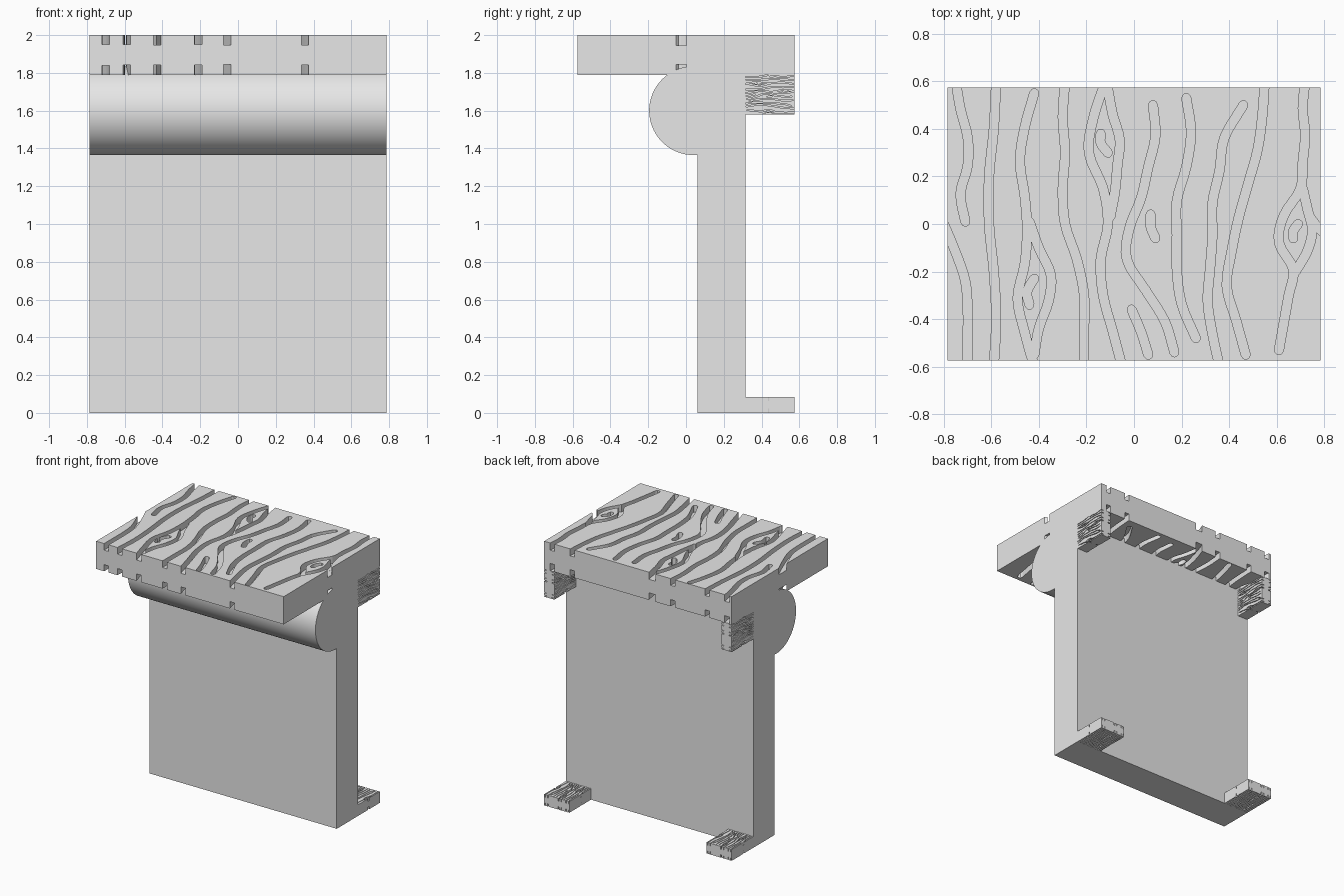
import bpy
import bmesh
import math
from mathutils import Matrix, Vector

default_cube = bpy.data.objects.get("Cube")
if default_cube:
    bpy.data.objects.remove(default_cube, do_unlink=True)

# Single plain grey material
grey = bpy.data.materials.new("plain grey")
grey.use_nodes = True
grey.diffuse_color = (0.8, 0.8, 0.8, 1)
for node in grey.node_tree.nodes:
    if node.type == 'BSDF_PRINCIPLED':
        node.inputs["Base Color"].default_value = grey.diffuse_color

# Overall sizes
HALF_X, HALF_Y, THICK = 0.785, 0.575, 0.21
TOP = 2.0
UNDER = TOP - THICK
GROOVE_DEPTH, GROOVE_HALF = 0.05, 0.019

# Grooves in hundredths: first y, last y, then x at even steps between
LONG_GRAIN = [
    (60, 1, -75, -73, -70, -70, -73, -71),
    (0, -60, -80, -75, -71, -70, -70, -70),
    (60, -60, -58, -59, -61, -61, -59, -58, -59),
    (60, -60, -29, -30, -29, -30, -29, -24, -21, -21, -21),
    (50, -54, 8, 9, 6, 3, -2, -3, 5, 13, 17),
    (-36, -55, -1, 3, 6),
    (53, -48, 22, 24, 22, 18, 18, 18, 20, 26),
    (50, -60, 46, 38, 36, 33, 33, 32, 31, 33, 36),
    (60, -55, 55, 54, 52, 48, 44, 41, 39, 43, 47),
]
KNOT_GRAIN = [
    (55, -60, -42, -46, -48, -46, -45, -46, -49, -46, -42),
    (1, -55, -44, -40, -35, -36, -40, -42),
    (-23, -34, -42, -45, -44),
    (60, -60, -12, -17, -19, -13, -11, -14, -13, -9, -5),
    (57, 3, -11, -9, -6, -7, -8, -10),
    (38, 30, -14, -14, -11),
    (4, -6, 7, 7, 9),
    (60, -53, 72, 71, 72, 71, 70, 63, 61, 67, 65, 63, 61),
    (15, -20, 71, 73, 75, 73, 68),
    (3, -5, 74, 77, 81),
    (0, -6, 69, 67, 67),
]


def make_object(name, mesh):
    obj = bpy.data.objects.new(name, mesh)
    bpy.context.scene.collection.objects.link(obj)
    return obj


def bm_to_mesh(bm, name):
    bmesh.ops.recalc_face_normals(bm, faces=bm.faces[:])
    mesh = bpy.data.meshes.new(name)
    bm.to_mesh(mesh)
    bm.free()
    mesh.materials.append(grey)
    return mesh


def box(name, low, high):
    low, high = Vector(low), Vector(high)
    bm = bmesh.new()
    bmesh.ops.create_cube(bm, size=1)
    bmesh.ops.scale(bm, vec=high - low, verts=bm.verts)
    bmesh.ops.translate(bm, vec=(low + high) / 2, verts=bm.verts)
    return make_object(name, bm_to_mesh(bm, name))


def smooth_path(row, steps=4):
    """Smooth curve through the evenly spaced points of one groove."""
    first, last, *xs = row
    count = len(xs) - 1
    pts = [Vector((x, first + (last - first) * i / count)) / 100
           for i, x in enumerate(xs)]
    pts = [2 * pts[0] - pts[1]] + pts + [2 * pts[-1] - pts[-2]]
    path = []
    for a, b, c, d in zip(pts, pts[1:], pts[2:], pts[3:]):
        for s in range(steps):
            t = s / steps
            path.append(b + (c - a) * t / 2
                        + (2 * a - 5 * b + 4 * c - d) * t * t / 2
                        + (3 * b - a - 3 * c + d) * t ** 3 / 2)
    return path + [pts[-2]]


def ribbon_sections(path):
    """Left and right points along a path, with rounded ends."""
    sections = []
    last = len(path) - 1
    for i, p in enumerate(path):
        way = (path[min(i + 1, last)] - path[max(i - 1, 0)]).normalized()
        side = Vector((-way.y, way.x)) * GROOVE_HALF
        angles = [0]
        if i == 0:
            angles = [-75, -45, 0]
        elif i == last:
            angles = [0, 45, 75]
        for angle in map(math.radians, angles):
            mid = p + way * GROOVE_HALF * math.sin(angle)
            wide = side * math.cos(angle)
            sections.append((mid + wide, mid - wide))
    return sections


def groove_cutter(row, depth):
    """A matching pair of curved bars, through the top and the underside."""
    bm = bmesh.new()
    sections = ribbon_sections(smooth_path(row))
    for sign in (-1, 1):
        inner, outer = sign * (THICK / 2 - depth), sign * THICK
        rings = []
        for left, right in sections:
            corners = ((left, inner), (right, inner), (right, outer), (left, outer))
            rings.append([bm.verts.new((p.x, p.y, z)) for p, z in corners])
        for a, b in zip(rings, rings[1:]):
            for k in range(4):
                n = (k + 1) % 4
                bm.faces.new((a[k], a[n], b[n], b[k]))
        bm.faces.new(rings[0])
        bm.faces.new(rings[-1][::-1])
    cutter = make_object("groove_cutter", bm_to_mesh(bm, "groove_cutter"))
    cutter.hide_render = True
    return cutter


# Grooved plank, used at full size for the top and scaled for the small blocks
half = Vector((HALF_X, HALF_Y, THICK / 2))
top_slab = box("top_slab", -half, half)
cutters = []
for i, row in enumerate(LONG_GRAIN + KNOT_GRAIN):
    cutter = groove_cutter(row, GROOVE_DEPTH + i * 0.0003)
    cutters.append(cutter)
    cut = top_slab.modifiers.new("groove", 'BOOLEAN')
    cut.operation = 'DIFFERENCE'
    cut.solver = 'EXACT'
    cut.object = cutter

depsgraph = bpy.context.evaluated_depsgraph_get()
plank = bpy.data.meshes.new_from_object(top_slab.evaluated_get(depsgraph))
top_slab.modifiers.clear()
top_slab.data = plank
for cutter in cutters:
    bpy.data.objects.remove(cutter, do_unlink=True)
plank.materials.clear()
plank.materials.append(grey)
for poly in plank.polygons:
    poly.material_index = 0
    poly.use_smooth = False

# Wall panel
WALL_FRONT, WALL_BACK = 0.06, 0.315
box("wall_panel", (-HALF_X, WALL_FRONT, 0), (HALF_X, WALL_BACK, UNDER + 0.03))

# Rounded moulding under the front of the slab
bm = bmesh.new()
bmesh.ops.create_cone(bm, cap_ends=True, segments=96, radius1=0.235,
                      radius2=0.235, depth=2 * HALF_X)
bmesh.ops.rotate(bm, matrix=Matrix.Rotation(math.pi / 2, 3, 'Y'), verts=bm.verts)
bmesh.ops.translate(bm, vec=(0, 0.04, 1.6), verts=bm.verts)
for face in bm.faces:
    face.smooth = len(face.verts) == 4
make_object("round_moulding", bm_to_mesh(bm, "round_moulding"))

# Small grooved feet and upright brackets at the back corners
BLOCK_W, BLOCK_T = 0.21, 0.085
block_y = (WALL_BACK + HALF_Y) / 2
shrink = Matrix.Diagonal((BLOCK_W / (2 * HALF_X),
                          (HALF_Y - WALL_BACK) / (2 * HALF_Y),
                          BLOCK_T / THICK, 1))
upright = Matrix.Rotation(math.pi / 2, 4, 'Y')
for side, sign in (("left", 1), ("right", -1)):
    foot = plank.copy()
    foot.transform(Matrix.Translation(
        (sign * (HALF_X - BLOCK_W / 2), block_y, BLOCK_T / 2)) @ shrink)
    make_object(side + "_foot", foot)
    bracket = plank.copy()
    bracket.transform(Matrix.Translation(
        (sign * (HALF_X - BLOCK_T / 2), block_y, UNDER - BLOCK_W / 2)) @ upright @ shrink)
    make_object(side + "_bracket", bracket)

# Raise the slab into place
plank.transform(Matrix.Translation((0, 0, TOP - THICK / 2)))
